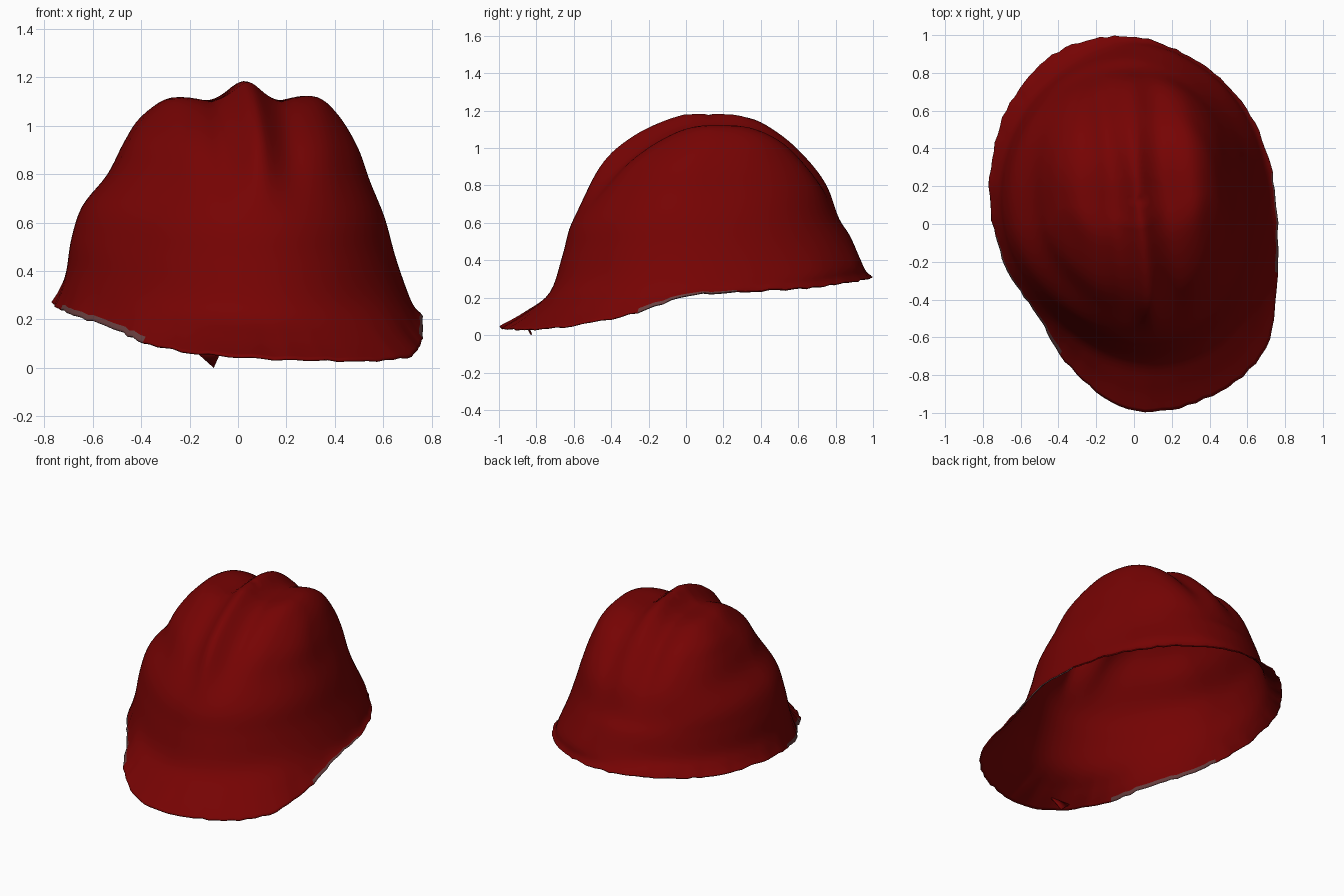
import bpy, bmesh, math, random
from mathutils import Vector, Matrix

if "Cube" in bpy.data.objects:
    bpy.data.objects.remove(bpy.data.objects["Cube"])
random.seed(4)

SEGMENTS, STEPS = 128, 5
TWIST = Matrix.Rotation(math.radians(6), 3, 'Z')


def make_material(name, colour):
    mat = bpy.data.materials.new(name)
    mat.use_nodes = True
    mat.diffuse_color = colour
    mat.node_tree.nodes["Principled BSDF"].inputs["Base Color"].default_value = colour
    return mat


red = make_material("dark_red", (0.18, 0.001, 0.001, 1))
worn = make_material("worn_grey_red", (0.14, 0.05, 0.05, 1))


def catmull(a, b, c, d, t):
    return 0.5 * (2 * b + (c - a) * t + (2 * a - 5 * b + 4 * c - d) * t ** 2
                  + (3 * b - a - 3 * c + d) * t ** 3)


def around(values, angle):
    """Smooth periodic lookup of values spaced evenly round the circle."""
    n = len(values)
    p = (angle / math.tau) % 1 * n
    i = int(p)
    return catmull(*[values[(i + k) % n] for k in (-1, 0, 1, 2)], p - i)


def smooth(lo, hi, v):
    t = min(1, max(0, (v - lo) / (hi - lo)))
    return t * t * (3 - 2 * t)


def bell(d, width):
    return math.exp(-(d / width) ** 2)


def lobe(a, degrees):
    """1 in the given direction, fading to 0 a quarter turn away."""
    return max(0, math.cos(a - math.radians(degrees))) ** 4


# Rim outline: radius and height every 22.5 degrees, starting at +x
RIM_R = [.76, .785, .85, .92, .99, 1.0, .92, .82,
         .75, .71, .707, .84, .985, 1.0, .965, .82]
RIM_Z = [.21, .235, .25, .28, .31, .32, .30, .28,
         .25, .21, .155, .09, .05, .035, .045, .11]

# Dome rings: reach to -x, +x, -y, +y, height at -x, +x, -y, +y,
# and squareness of the back half
RINGS = [
    (.71, .70, .75, .92, .40, .31, .23, .40, 2.0),
    (.69, .65, .68, .875, .53, .46, .43, .53, 2.0),
    (.64, .61, .63, .82, .67, .62, .60, .62, 2.2),
    (.53, .55, .515, .75, .80, .77, .78, .78, 2.5),
    (.46, .50, .40, .65, .93, .91, .92, .91, 2.8),
    (.39, .43, .27, .53, 1.03, 1.04, 1.02, 1.02, 3.0),
    (.29, .34, .13, .38, 1.10, 1.11, 1.09, 1.10, 3.0),
    (.15, .19, .01, .24, 1.12, 1.125, 1.13, 1.13, 2.6),
]


def dome_point(ring, a):
    c, s = math.cos(a), math.sin(a)
    xl, xr, yf, yb, zl, zr, zf, zb, square = ring
    mid = (yb - yf) / 2 if yf < .3 else 0.05
    z = (zr if c > 0 else zl) * c * c + (zb if s > 0 else zf) * s * s
    power = 2 / square if s > 0 else 1
    x = math.copysign(abs(c) ** power, c) * (xr if c > 0 else xl)
    y = mid + (s ** power * (yb - mid) if s > 0 else s * (yf + mid))
    # Dome is narrower at the front right and fuller low at the back left
    pull = 1 - 0.10 * lobe(a, 225) + 0.05 * lobe(a, 45) * smooth(.6, .4, z)
    p = TWIST @ Vector((x * pull, y * pull, z))
    limit = 0.97 * around(RIM_R, math.atan2(p.y, p.x))
    flat = math.hypot(p.x, p.y)
    if flat > limit:
        p.x, p.y = p.x * limit / flat, p.y * limit / flat
    return p


def add_ridges(p):
    """Three lengthwise ribs on the crown with grooves between them."""
    q = TWIST.inverted() @ p
    d = q.x - 0.04
    wave = (0.05 * bell(d, 0.06) * (1 - 0.6 * smooth(0.25, 0.65, q.y))
            + 0.008 * bell(abs(d) - 0.3, 0.06)
            - 0.022 * bell(abs(d) - 0.14, 0.06))
    out = Vector((0, q.y - 0.12, q.z - 0.4)).normalized()
    return TWIST @ (q + out * wave * smooth(0.6, 0.95, q.z))


# Lines from rim to crown, one for each angle
bm = bmesh.new()
angles = [math.tau * k / SEGMENTS for k in range(SEGMENTS)]
crown = [dome_point(RINGS[-1], a) for a in angles]
centre = sum(crown, Vector()) / SEGMENTS
centre.z = 1.135
columns = []
for a, top in zip(angles, crown):
    dome = [dome_point(r, a) for r in RINGS]
    ra = math.atan2(dome[0].y, dome[0].x)
    r = around(RIM_R, ra) + random.uniform(-.005, .005)
    rim = Vector((r * math.cos(ra), r * math.sin(ra),
                  around(RIM_Z, ra) + random.uniform(-.005, .005)))
    brim = rim.lerp(dome[0], 0.5) - Vector((0, 0, 0.015))
    keys = [rim, rim, brim] + dome + [top]
    line = [catmull(*keys[i:i + 4], t / STEPS)
            for i in range(len(keys) - 3) for t in range(STEPS)]
    line += [top] + [top.lerp(centre, f) for f in (0.25, 0.5, 0.75)]
    columns.append([bm.verts.new(add_ridges(p)) for p in line])

# Skin the lines, with worn edges low on both sides, and close the crown
tip = bm.verts.new(add_ridges(centre))
for k, col in enumerate(columns):
    nxt = columns[(k + 1) % SEGMENTS]
    turn = math.degrees(angles[k])
    is_worn = 182 < turn < 232 or turn > 332 or turn < 8
    for j in range(len(col) - 1):
        face = bm.faces.new((col[j], nxt[j], nxt[j + 1], col[j + 1]))
        face.material_index = int(is_worn and j < 2)
    bm.faces.new((col[-1], nxt[-1], tip))


def make_object(name, bm, thickness):
    mesh = bpy.data.meshes.new(name)
    bm.to_mesh(mesh)
    bm.free()
    mesh.materials.append(red)
    mesh.materials.append(worn)
    obj = bpy.data.objects.new(name, mesh)
    bpy.context.collection.objects.link(obj)
    shell = obj.modifiers.new("thickness", 'SOLIDIFY')
    shell.thickness = thickness
    shell.offset = -1
    bpy.ops.object.select_all(action='DESELECT')
    obj.select_set(True)
    bpy.context.view_layer.objects.active = obj
    bpy.ops.object.shade_smooth_by_angle(angle=math.radians(50))


make_object("helmet_shell", bm, 0.008)

# Small torn flap hanging under the front brim
bm = bmesh.new()
bm.faces.new([bm.verts.new(p) for p in
              ((-.19, -.86, .08), (-.10, -.83, .0), (-.06, -.88, .09))])
make_object("brim_flap", bm, 0.008)
